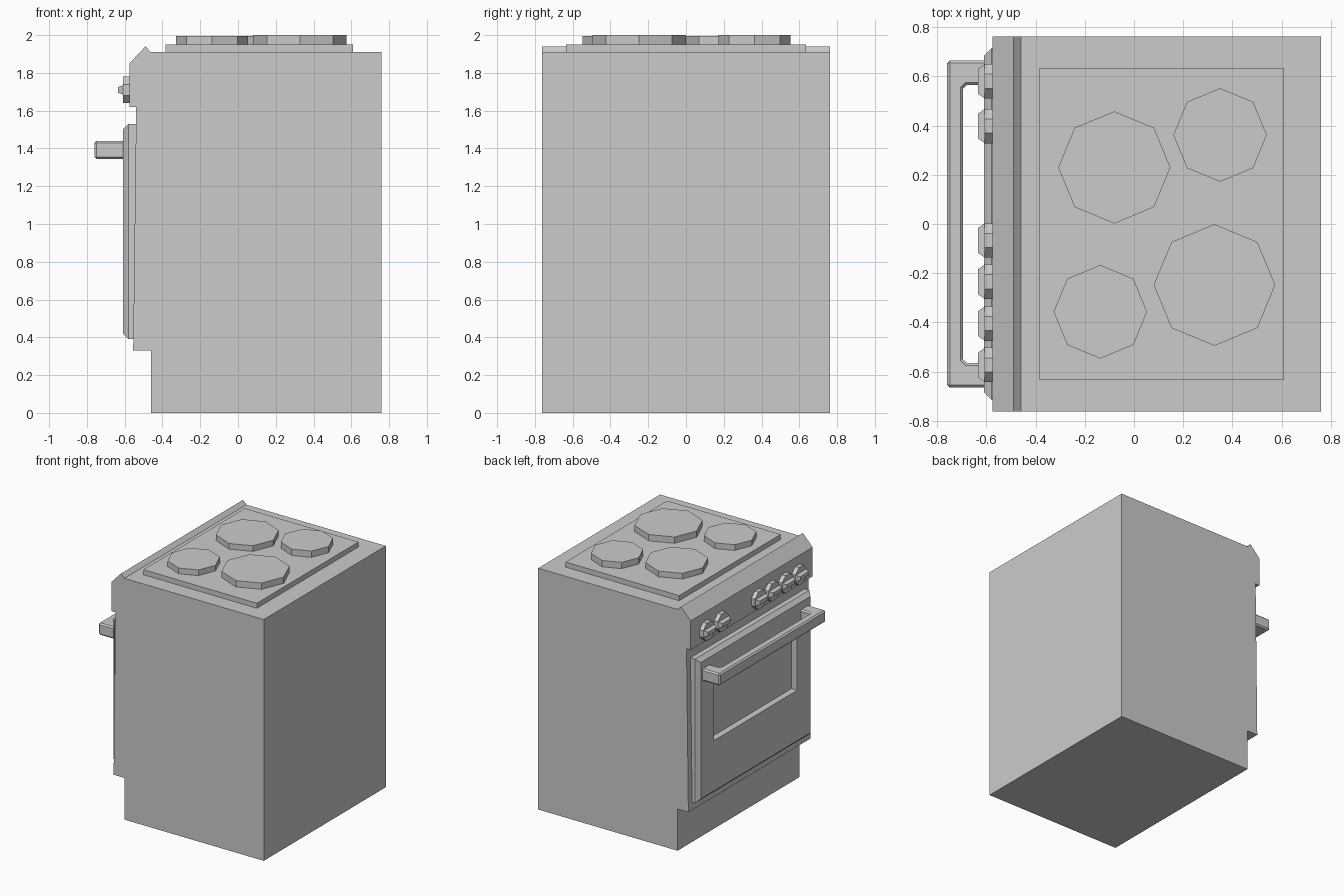
import bpy, bmesh, math
from mathutils import Vector

if "Cube" in bpy.data.objects:
    bpy.data.objects.remove(bpy.data.objects["Cube"])


def finish(name, bm):
    bmesh.ops.recalc_face_normals(bm, faces=bm.faces)
    me = bpy.data.meshes.new(name)
    bm.to_mesh(me)
    bm.free()
    ob = bpy.data.objects.new(name, me)
    bpy.context.collection.objects.link(ob)
    return ob


def prism(name, points, direction):
    """Extrude a flat polygon along a direction."""
    bm = bmesh.new()
    face = bm.faces.new([bm.verts.new(p) for p in points])
    res = bmesh.ops.extrude_face_region(bm, geom=[face], use_keep_orig=True)
    verts = [g for g in res["geom"] if isinstance(g, bmesh.types.BMVert)]
    bmesh.ops.translate(bm, verts=verts, vec=Vector(direction))
    return finish(name, bm)


def loft(name, rings):
    """Bridge rings of equal length and cap both ends."""
    bm = bmesh.new()
    loops = [[bm.verts.new(p) for p in ring] for ring in rings]
    n = len(loops[0])
    for a, b in zip(loops, loops[1:]):
        for i in range(n):
            j = (i + 1) % n
            bm.faces.new((a[i], a[j], b[j], b[i]))
    bm.faces.new(loops[0])
    bm.faces.new(loops[-1])
    return finish(name, bm)


def rect(x, yc, hy, z0, z1):
    return [(x, yc - hy, z0), (x, yc + hy, z0), (x, yc + hy, z1), (x, yc - hy, z1)]


# Cabinet with toe kick, control panel and raised front lip
profile = [(0.76, 0), (0.76, 1.91), (-0.46, 1.91), (-0.49, 1.94), (-0.575, 1.85),
           (-0.575, 1.62), (-0.54, 1.62), (-0.54, 1.53), (-0.555, 0.33),
           (-0.46, 0.33), (-0.46, 0)]
prism("cabinet", [(x, -0.763, z) for x, z in profile], (0, 1.526, 0))

# Oven door: chamfered rim and recessed window
loft("oven_door", [rect(-0.535, 0, 0.715, 0.39, 1.53),
                   rect(-0.58, 0, 0.715, 0.39, 1.53),
                   rect(-0.61, 0, 0.685, 0.42, 1.50),
                   rect(-0.61, 0, 0.52, 0.82, 1.28),
                   rect(-0.56, 0, 0.52, 0.82, 1.28)])

# Door handle
outline = [(-0.59, 0.665), (-0.76, 0.665), (-0.76, -0.665), (-0.59, -0.665),
           (-0.59, -0.565), (-0.68, -0.565), (-0.695, -0.55),
           (-0.695, 0.55), (-0.68, 0.565), (-0.59, 0.565)]
handle = prism("door_handle", [(x, y, 1.345) for x, y in outline], (0, 0, 0.095))
bev = handle.modifiers.new("edge_chamfer", "BEVEL")
bev.width = 0.011
bev.segments = 1
bev.limit_method = "ANGLE"
bev.angle_limit = math.radians(60)

# Control knobs with grip ridges
for i, y in enumerate((0.58, 0.398, -0.067, -0.235, -0.405, -0.573), 1):
    r = 0.07 / math.cos(math.pi / 8)
    ring = [(-0.57, y + r * math.cos((k + 0.5) * math.pi / 4),
             1.71 + r * math.sin((k + 0.5) * math.pi / 4)) for k in range(8)]
    prism(f"knob_{i}", ring, (-0.038, 0, 0))
    loft(f"knob_grip_{i}", [rect(-0.60, y, 0.069, 1.685, 1.735),
                            rect(-0.608, y, 0.069, 1.685, 1.735),
                            rect(-0.635, y, 0.05, 1.695, 1.725)])

# Cooktop plate
prism("cooktop", [(-0.385, -0.635, 1.90), (0.61, -0.635, 1.90),
                  (0.61, 0.635, 1.90), (-0.385, 0.635, 1.90)], (0, 0, 0.05))

# Hot plates
for i, (x, y, r, top) in enumerate(((-0.08, 0.23, 0.228, 1.995), (0.35, 0.362, 0.19, 2.0),
                                    (-0.137, -0.357, 0.19, 1.995), (0.327, -0.248, 0.247, 2.0)), 1):
    ring = [(x + r * math.cos(k * math.pi / 4), y + r * math.sin(k * math.pi / 4), 1.94)
            for k in range(8)]
    prism(f"hot_plate_{i}", ring, (0, 0, top - 1.94))
